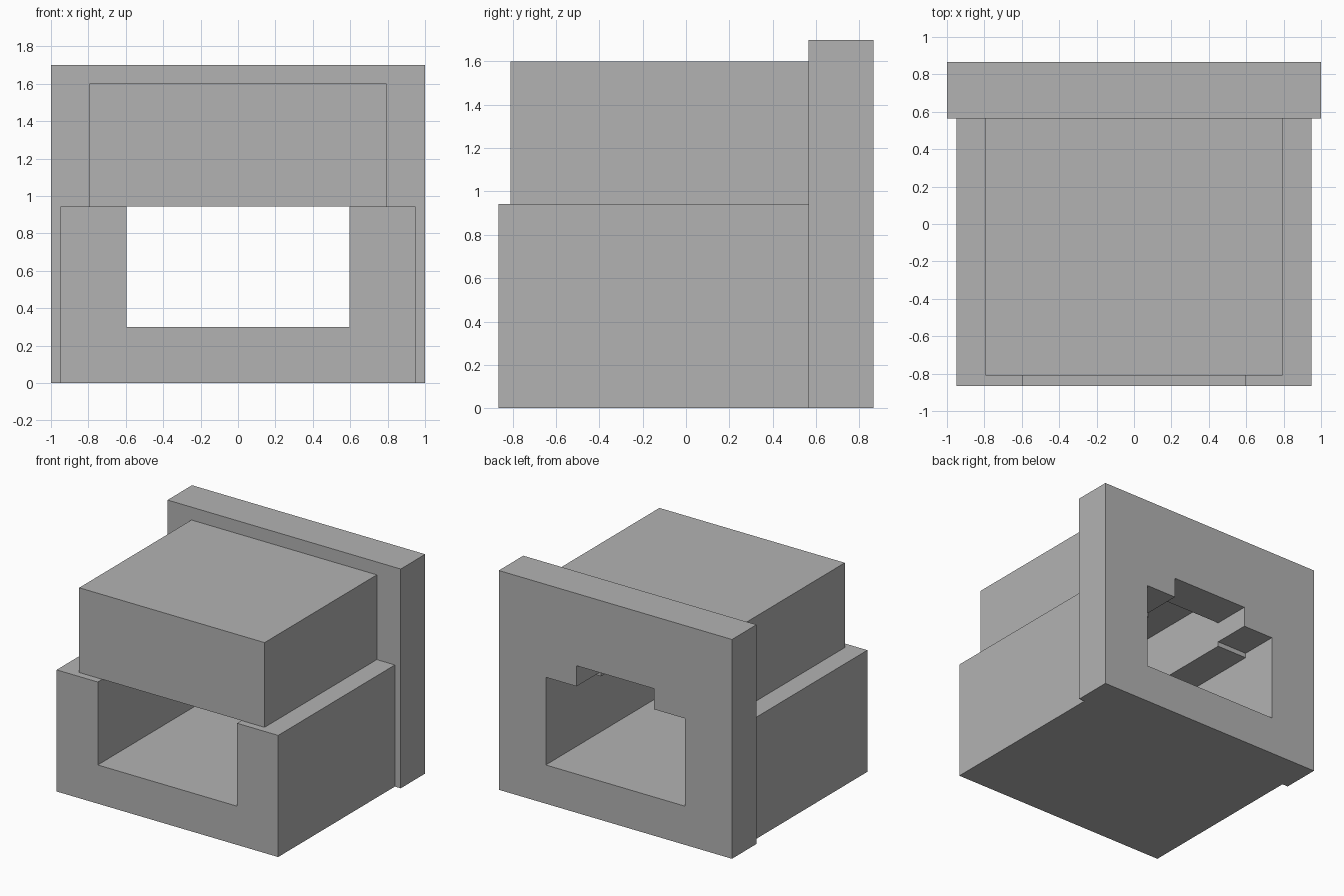
import bpy, bmesh

cube = bpy.data.objects.get("Cube")
if cube:
    bpy.data.objects.remove(cube, do_unlink=True)

grey = bpy.data.materials.new("plain grey")
grey.use_nodes = True
grey.diffuse_color = (0.45, 0.45, 0.45, 1)
grey.node_tree.nodes["Principled BSDF"].inputs["Base Color"].default_value = grey.diffuse_color


def mirrored(half):
    """Close a right-hand half outline of (x, z) points by mirroring it in x."""
    return half + [(-x, z) for x, z in reversed(half)]


def extrude_profile(name, loops, y_front, y_back):
    """Fill an (x, z) outline, any further loops being holes, and extrude it along y."""
    bm = bmesh.new()
    for loop in loops:
        verts = [bm.verts.new((x, y_front, z)) for x, z in loop]
        for a, b in zip(verts, verts[1:] + verts[:1]):
            bm.edges.new((a, b))
    bmesh.ops.triangle_fill(bm, use_beauty=True, edges=bm.edges[:], normal=(0, -1, 0))
    ext = bmesh.ops.extrude_face_region(bm, geom=bm.faces[:], use_keep_orig=True)
    moved = [v for v in ext["geom"] if isinstance(v, bmesh.types.BMVert)]
    bmesh.ops.translate(bm, verts=moved, vec=(0, y_back - y_front, 0))
    bmesh.ops.recalc_face_normals(bm, faces=bm.faces[:])
    mesh = bpy.data.meshes.new(name)
    bm.to_mesh(mesh)
    bm.free()
    mesh.materials.append(grey)
    obj = bpy.data.objects.new(name, mesh)
    bpy.context.collection.objects.link(obj)
    return obj


FRONT, HOOD_FRONT, CAVITY_FRONT, JOINT, BACK = -0.865, -0.81, -0.57, 0.565, 0.865
FLOOR, RIM, HOOD_TOP = 0.3, 0.943, 1.6
OPENING, NOTCH, HOOD = 0.597, 0.333, 0.795

# U-shaped trough
trough = mirrored([(0.95, 0), (0.95, RIM), (OPENING, RIM), (OPENING, FLOOR)])
extrude_profile("base_trough", [trough], FRONT, JOINT)

# Hood: hollow body closed by a solid front
hood_body = mirrored([(HOOD, HOOD_TOP), (HOOD, RIM), (NOTCH, RIM), (NOTCH, 1.36)])
extrude_profile("hood_body", [hood_body], CAVITY_FRONT, JOINT)
extrude_profile("hood_front", [mirrored([(HOOD, HOOD_TOP), (HOOD, RIM)])],
                HOOD_FRONT, CAVITY_FRONT)

# Back plate with a stepped opening
plate = mirrored([(1, 0), (1, 1.7)])
opening = mirrored([(OPENING, FLOOR), (OPENING, 0.98), (NOTCH, 0.98), (NOTCH, 1.14)])
extrude_profile("back_plate", [plate, opening], JOINT, BACK)
